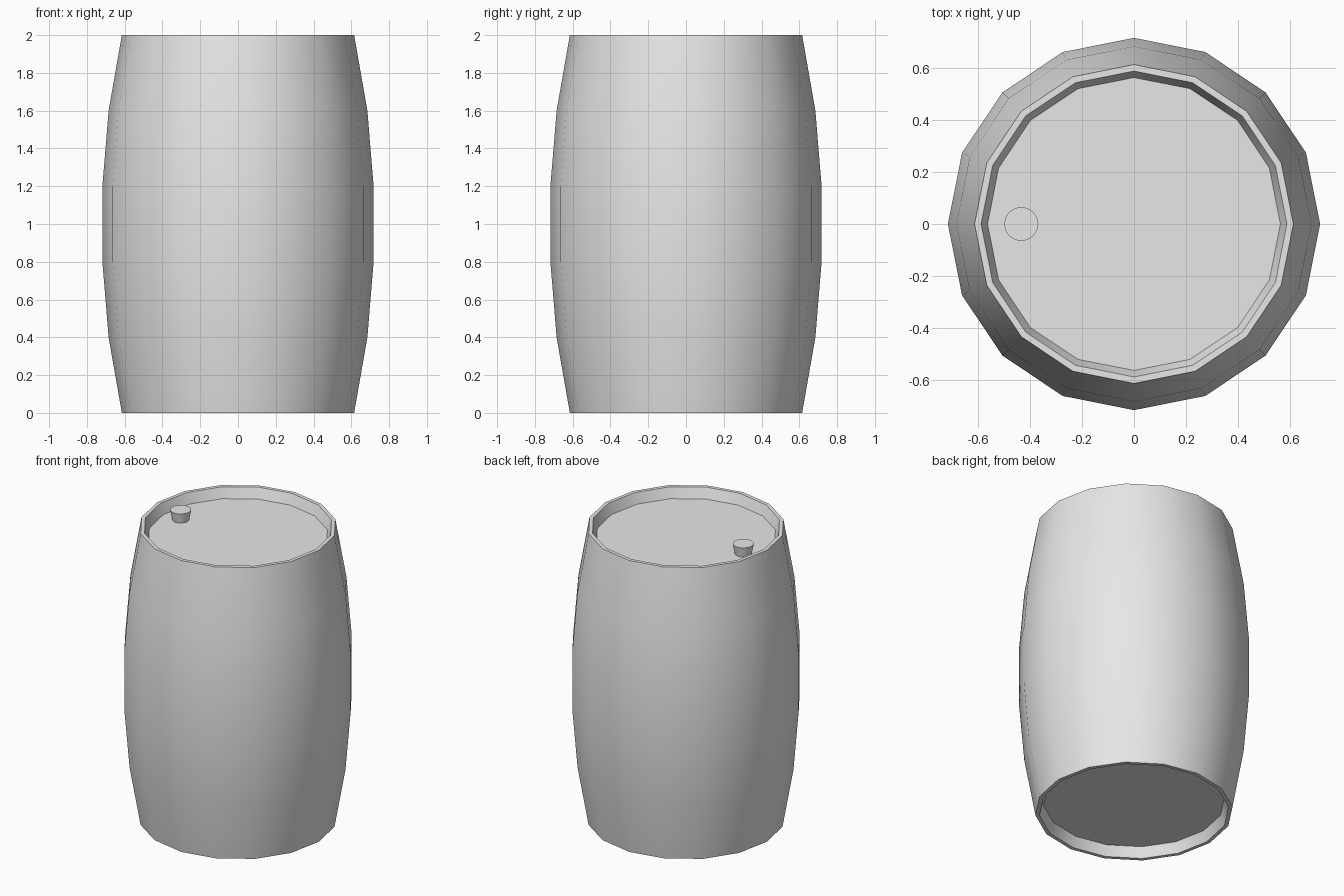
import bpy
import bmesh
from math import cos, sin, pi, radians

if "Cube" in bpy.data.objects:
    bpy.data.objects.remove(bpy.data.objects["Cube"], do_unlink=True)

grey = bpy.data.materials.new("plain grey")
grey.use_nodes = True
colour = (0.8, 0.8, 0.8, 1)
grey.diffuse_color = colour
grey.node_tree.nodes["Principled BSDF"].inputs["Base Color"].default_value = colour


def lathe(name, profile, sides, location=(0, 0, 0)):
    """Turn an open (radius, height) profile about z and cap both ends."""
    bm = bmesh.new()
    rings = [[bm.verts.new((r * cos(2 * pi * i / sides), r * sin(2 * pi * i / sides), z))
              for i in range(sides)] for r, z in profile]
    for low, high in zip(rings, rings[1:]):
        for i in range(sides):
            j = (i + 1) % sides
            bm.faces.new((low[i], low[j], high[j], high[i]))
    bm.faces.new(rings[0][::-1])
    bm.faces.new(rings[-1])
    bmesh.ops.recalc_face_normals(bm, faces=bm.faces)
    mesh = bpy.data.meshes.new(name)
    bm.to_mesh(mesh)
    bm.free()
    mesh.materials.append(grey)
    obj = bpy.data.objects.new(name, mesh)
    obj.location = location
    bpy.context.collection.objects.link(obj)
    bpy.ops.object.select_all(action='DESELECT')
    obj.select_set(True)
    bpy.context.view_layer.objects.active = obj
    bpy.ops.object.shade_smooth_by_angle(angle=radians(30))
    return obj


# Barrel: lower half from recessed base to belly, mirrored to the recessed lid
lower = [(0.565, 0.07), (0.59, 0), (0.615, 0), (0.685, 0.4), (0.718, 0.8)]
upper = [(r, 2 - z) for r, z in reversed(lower)]
lathe("barrel", lower + upper, 16)

# Tapered bung standing on the lid
lathe("bung", [(0.053, 0), (0.066, 0.07)], 16, (-0.435, 0, 1.929))
